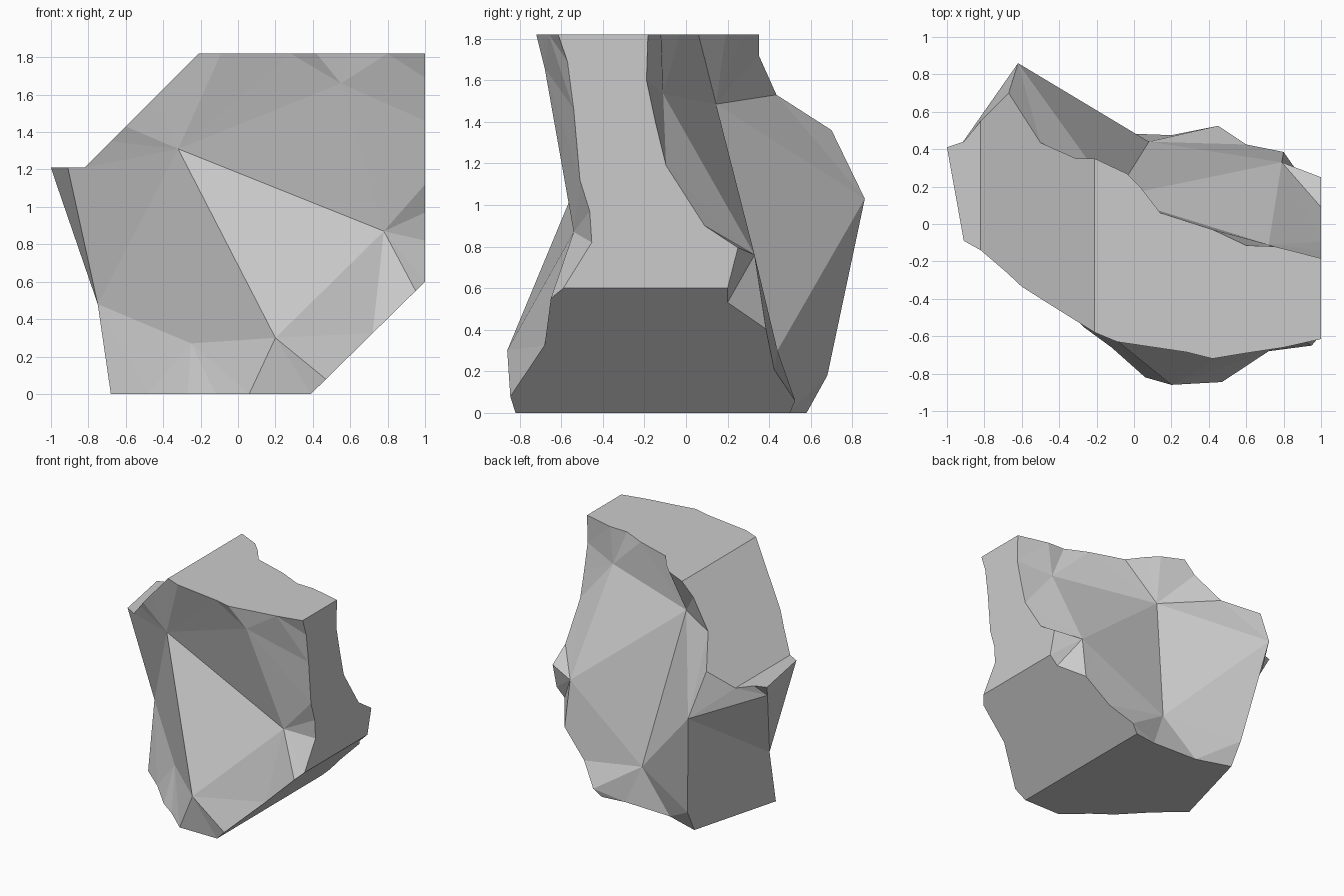
import bpy, bmesh
from mathutils import Vector
from mathutils.geometry import delaunay_2d_cdt

if "Cube" in bpy.data.objects:
    bpy.data.objects.remove(bpy.data.objects["Cube"])

TOP, LEDGE = 1.82, 1.21
bm = bmesh.new()


# Points lying on each flat cut, given by one coordinate along it and the depth y
def on_bottom(pts): return [(x, y, 0) for x, y in pts]
def on_top(pts): return [(x, y, TOP) for x, y in pts]
def on_right(pts): return [(1, y, z) for z, y in pts]
def on_chamfer(pts): return [(x, y, (x - .39) * .6 / .61) for x, y in pts]
def on_slope(pts): return [(x, y, LEDGE + (x + .82) * .61 / .61) for x, y in pts]
def on_ledge(pts): return [(x, y, LEDGE) for x, y in pts]


def flat(front, back):
    """Flat cut between a front edge and a back edge running the same way."""
    bm.faces.new([bm.verts.new(p) for p in front + back[::-1]])


def rough(loop, inner, axes, ridges=()):
    """Faceted broken surface: outline plus inner points, with chosen ridges."""
    pts = loop + inner
    n = len(loop)
    edges = [(i, (i + 1) % n) for i in range(n)]
    edges += [(pts.index(a), pts.index(b)) for a, b in ridges]
    flat2d = [Vector((p[axes[0]], p[axes[1]])) for p in pts]
    _, _, faces, orig, _, _ = delaunay_2d_cdt(flat2d, edges, [], 1, 1e-5)
    for f in faces:
        ids = [orig[i][0] for i in f if orig[i]]
        if len(ids) > 2:
            bm.faces.new([bm.verts.new(pts[i]) for i in ids])


# Front edges of the cuts
f_bottom = on_bottom([(-.68, -.16), (-.48, -.33), (-.27, -.55), (-.12, -.66), (.06, -.82), (.39, -.82)])
f_chamfer = on_chamfer([(.39, -.82), (.47, -.845), (.72, -.68), (.95, -.65), (1, -.59)])
f_right = on_right([(.6, -.59), (.82, -.453), (.97, -.463), (1.12, -.51), (1.46, -.54), (1.69, -.57), (TOP, -.615)])
f_top = on_top([(1, -.615), (.8, -.66), (.6, -.69), (.42, -.72), (.28, -.685), (-.09, -.63), (-.21, -.58)])
f_slope = on_slope([(-.21, -.58), (-.45, -.43), (-.6, -.335), (-.68, -.26), (-.82, -.14)])
f_ledge = on_ledge([(-.82, -.14), (-.91, -.09)])

# Back edges of the cuts
b_bottom = on_bottom([(-.48, .58), (-.2, .49), (.2, .475), (.39, .5)])
b_chamfer = on_chamfer([(.39, .5), (.45, .525), (.6, .425), (.8, .385), (.93, .2), (1, .2)])
b_right = on_right([(.6, .2), (.795, .25), (.9, .09), (1.19, -.096), (1.39, -.145), (1.6, -.19), (TOP, -.183)])
b_top = on_top([(1, -.183), (.75, -.12), (.6, -.115), (.42, -.03), (.14, .06), (.04, .19), (-.04, .27), (-.21, .35)])
b_slope = on_slope([(-.21, .35), (-.31, .35), (-.5, .435), (-.67, .7), (-.82, .55)])
b_ledge = on_ledge([(-.82, .55), (-.91, .44), (-1, .41)])

# Make shared corners exactly equal
f_right[0], b_right[0] = f_chamfer[-1], b_chamfer[-1]
f_slope[0], b_slope[0] = f_top[-1], b_top[-1]
f_slope[-1], b_slope[-1] = f_ledge[0], b_ledge[0]

# Flat cuts
for front, back in ((f_bottom, b_bottom), (f_chamfer, b_chamfer), (f_right, b_right),
                    (f_top, b_top), (f_slope, b_slope), (f_ledge, b_ledge)):
    flat(front, back)

# Broken front surface
A, B, C = (-.32, -.44, 1.31), (.78, -.54, .87), (.2, -.86, .3)
D, E, F = (.55, -.68, 1.66), (-.75, .02, .48), (-.25, -.44, .27)
front_loop = (f_bottom[:-1] + f_chamfer[:-1] + f_right[:-1] + f_top[:-1] + f_slope[:-1] + f_ledge + [E])
rough(front_loop, [A, B, C, D, F], (0, 2),
      [(A, B), (B, C), (C, A), (D, B), (A, D), (A, E), (E, F), (F, C), (A, F), (B, f_chamfer[2]), (C, f_chamfer[2])])

# Broken back surface
P, Q = (-.62, .86, 1.03), (-.49, .68, .18)
R, S = (.08, .44, .3), (.79, .33, .76)
T, U = (-.105, .145, 1.485), (.72, -.11, 1.535)
back_loop = (b_bottom[:-1] + b_chamfer[:-1] + b_right[:-1] + b_top[:-1] + b_slope[:-1] + [P, Q])
rough(back_loop, [R, S, T, U], (0, 2),
      [(T, S), (T, R), (S, R), (R, P), (T, P), (U, S), (U, T), (R, Q)])

# Broken left surface under the ledge
left_loop = [f_bottom[0], E, f_ledge[-1]] + b_ledge[::-1] + [b_slope[-2], P, Q, b_bottom[0]]
W = (-.97, .36, 1.12)
rough(left_loop, [W], (1, 2), [(E, P), (W, P), (E, W)])

# Join the surfaces into one solid
bmesh.ops.remove_doubles(bm, verts=bm.verts, dist=.002)
bmesh.ops.recalc_face_normals(bm, faces=bm.faces)
mesh = bpy.data.meshes.new("rock_chunk")
bm.to_mesh(mesh)
bm.free()
rock = bpy.data.objects.new("rock_chunk", mesh)
bpy.context.collection.objects.link(rock)
